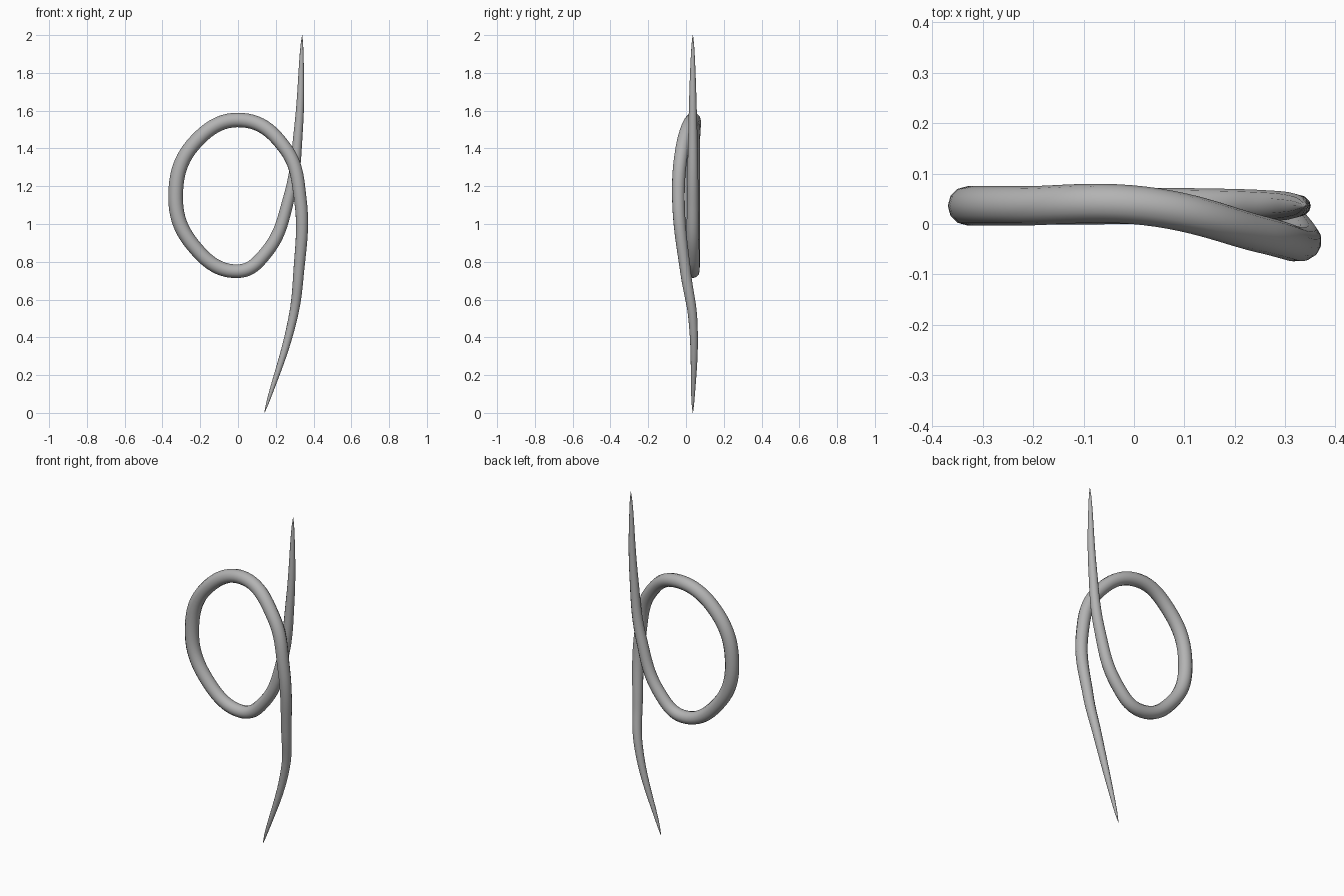
import bpy
from mathutils import Vector
from mathutils.geometry import interpolate_bezier

cube = bpy.data.objects.get("Cube")
if cube:
    bpy.data.objects.remove(cube, do_unlink=True)

# Single plain grey material
grey = bpy.data.materials.new("plain grey")
grey.use_nodes = True
shade = 0.45
colour = (shade, shade, shade, 1)
grey.diffuse_color = colour
grey.node_tree.nodes["Principled BSDF"].inputs["Base Color"].default_value = colour

# Depths of the flat loop behind and of the crossing strand in front
back = 0.036
front = -0.04
thickest = 0.039

# Turning points of the strand, from the top tip round the loop to the bottom tip
turning_points = [Vector(point) for point in (
    (0.34, back, 2),
    (0.32, back, 1.5),
    (0.27, back, 1.14),
    (0.15, back, 0.85),
    (0, back, 0.75),
    (-0.24, back, 0.89),
    (-0.33, back, 1.16),
    (-0.22, back, 1.44),
    (0.02, back, 1.55),
    (0.25, front / 2, 1.4),
    (0.33, front, 1.13),
    (0.32, 0, 0.73),
    (0.29, back, 0.5),
    (0.14, back, 0),
)]


def smooth_path(points, steps):
    """Join the points by curves that share a direction at each point."""
    legs = [(end - start).normalized() for start, end in zip(points, points[1:])]
    joints = [(before + after).normalized() for before, after in zip(legs, legs[1:])]
    directions = [legs[0], *joints, legs[-1]]
    path = [points[0]]
    for i, (start, end) in enumerate(zip(points, points[1:])):
        reach = (end - start).length / 2.6
        leave = start + directions[i] * reach
        arrive = end - directions[i + 1] * reach
        path += interpolate_bezier(start, leave, arrive, end, steps)[1:]
    return path


def taper(distance, total):
    """Radius that is widest halfway along and closes to a point at both tips."""
    from_tip = min(distance, total - distance) / (total / 2)
    from_tip = max(from_tip, 0.001)
    return thickest * (1 - (1 - from_tip) ** 2) ** 0.57


path = smooth_path(turning_points, steps=12)
distances = [0]
for start, end in zip(path, path[1:]):
    distances.append(distances[-1] + (end - start).length)

# Looped strand: a round section swept along the path
curve = bpy.data.curves.new("looped_strand", "CURVE")
curve.dimensions = "3D"
curve.bevel_depth = 1
curve.bevel_resolution = 4
curve.use_fill_caps = True
curve.materials.append(grey)
spline = curve.splines.new("POLY")
spline.points.add(len(path) - 1)
for point, place, distance in zip(spline.points, path, distances):
    point.co = (*place, 1)
    point.radius = taper(distance, distances[-1])

strand = bpy.data.objects.new("looped_strand", curve)
bpy.context.collection.objects.link(strand)
bpy.ops.object.select_all(action="DESELECT")
strand.select_set(True)
bpy.context.view_layer.objects.active = strand
bpy.ops.object.convert(target="MESH")
bpy.ops.object.shade_smooth()
